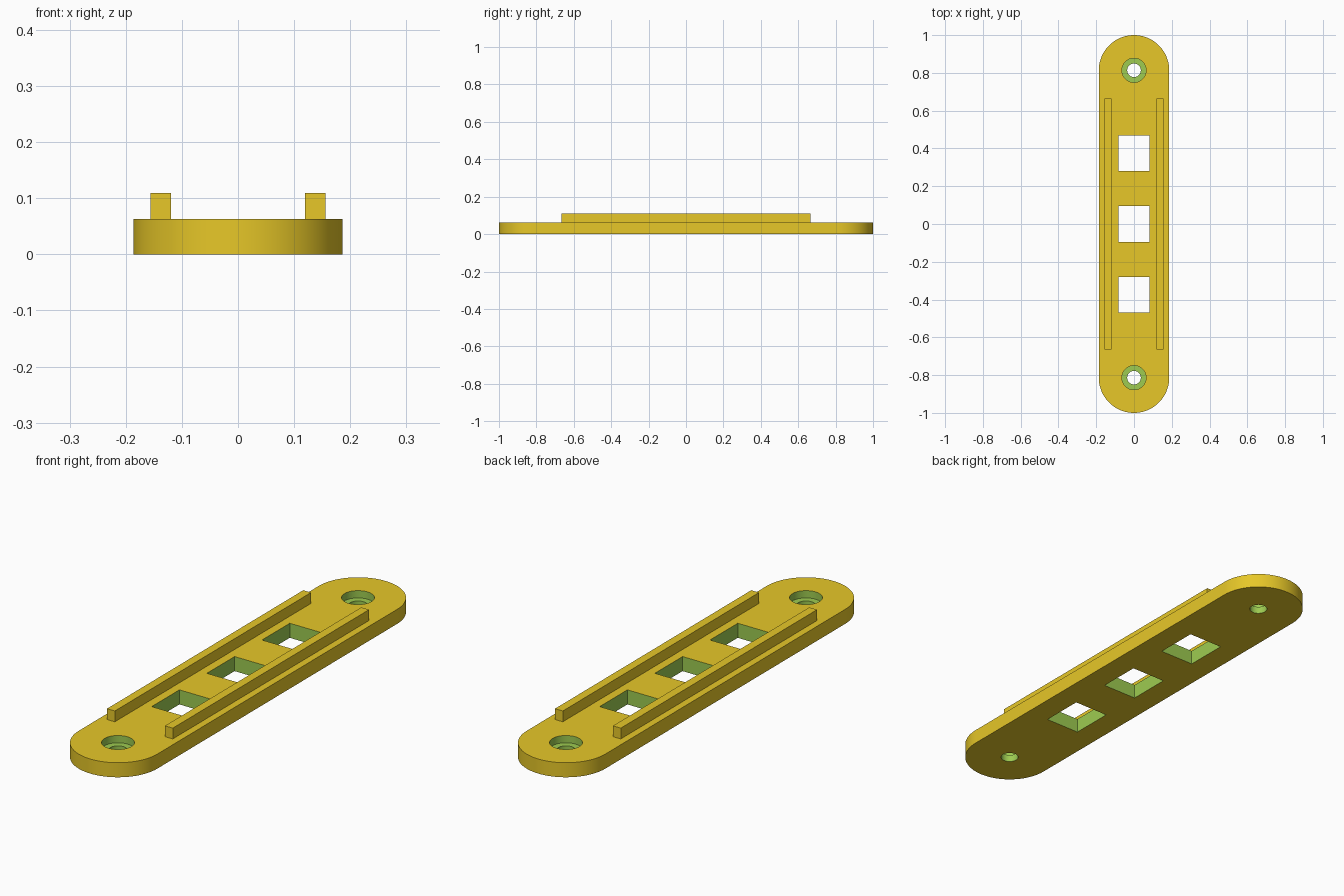
import bpy, bmesh, math

if "Cube" in bpy.data.objects:
    bpy.data.objects.remove(bpy.data.objects["Cube"])

HALF_W, THICK = 0.1865, 0.0625
END_Y = 1 - HALF_W


def material(name, rgb):
    m = bpy.data.materials.new(name)
    linear = [c / 12.92 if c <= 0.04045 else ((c + 0.055) / 1.055) ** 2.4 for c in rgb]
    m.diffuse_color = (*linear, 1)
    m.use_nodes = True
    m.node_tree.nodes["Principled BSDF"].inputs["Base Color"].default_value = m.diffuse_color
    return m


yellow = material("yellow", (0.976, 0.843, 0.173))
green = material("green", (0.616, 0.796, 0.318))


def prism(name, outline, z0, z1):
    """Extrude a closed xy outline from z0 to z1."""
    bm = bmesh.new()
    face = bm.faces.new([bm.verts.new((x, y, z0)) for x, y in outline])
    top = bmesh.ops.extrude_face_region(bm, geom=[face])["geom"]
    bmesh.ops.translate(bm, vec=(0, 0, z1 - z0),
                        verts=[g for g in top if isinstance(g, bmesh.types.BMVert)])
    bmesh.ops.recalc_face_normals(bm, faces=bm.faces)
    mesh = bpy.data.meshes.new(name)
    bm.to_mesh(mesh)
    bm.free()
    ob = bpy.data.objects.new(name, mesh)
    bpy.context.collection.objects.link(ob)
    return ob


def arc(cy, r, start, sweep, n):
    return [(r * math.cos(start + sweep * i / n), cy + r * math.sin(start + sweep * i / n))
            for i in range(n + 1)]


def circle(cy, r, n=48):
    return arc(cy, r, 0, math.tau, n)[:-1]


def rect(x0, x1, y0, y1):
    return [(x0, y0), (x1, y0), (x1, y1), (x0, y1)]


# Round-ended base plate
plate = prism("base_plate",
              arc(END_Y, HALF_W, 0, math.pi, 40) + arc(-END_Y, HALF_W, math.pi, math.pi, 40),
              0, THICK)
plate.data.materials.append(yellow)
plate.data.materials.append(green)

# Square windows and counterbored screw holes
cutters = [prism("window_cutter", rect(-0.082, 0.082, y - 0.094, y + 0.094), -0.1, 0.2)
           for y in (-0.374, 0, 0.374)]
for y in (-END_Y, END_Y):
    cutters.append(prism("screw_cutter", circle(y, 0.036), -0.1, 0.2))
    cutters.append(prism("counterbore_cutter", circle(y, 0.064), THICK / 2, 0.2))

bpy.context.view_layer.objects.active = plate
for cutter in cutters:
    cutter.hide_render = True
    mod = plate.modifiers.new("cut", "BOOLEAN")
    mod.operation, mod.solver, mod.object = "DIFFERENCE", "EXACT", cutter
    bpy.ops.object.modifier_apply(modifier=mod.name)
    bpy.data.objects.remove(cutter)

# Faces inside the cuts are green
for p in plate.data.polygons:
    x, y, z = p.center
    inside = abs(x) < 0.1 and abs(y) < 0.95 and 0.001 < z < THICK - 0.001
    p.material_index = 1 if inside else 0

bpy.ops.object.select_all(action="DESELECT")
plate.select_set(True)
bpy.ops.object.shade_smooth_by_angle(angle=math.radians(30))

# Guide rails along both long sides
for side, s in (("left", -1), ("right", 1)):
    x0, x1 = sorted((s * 0.119, s * 0.156))
    rail = prism(side + "_rail", rect(x0, x1, -0.665, 0.665), THICK, 0.109)
    rail.data.materials.append(yellow)
